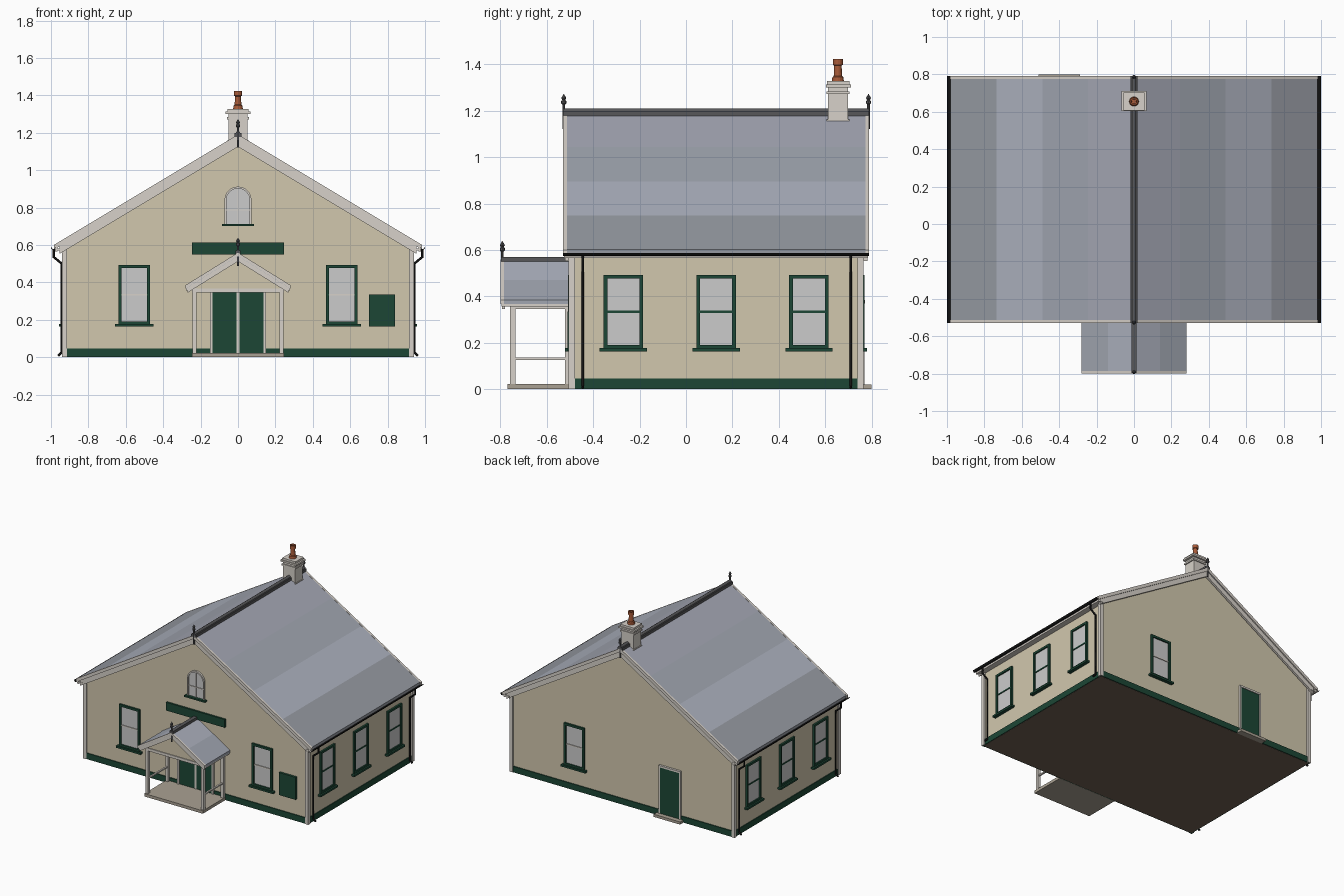
import bpy, bmesh
from math import pi, sin, cos
from mathutils import Matrix

if "Cube" in bpy.data.objects:
    bpy.data.objects.remove(bpy.data.objects["Cube"])


def material(name, r, g, b):
    m = bpy.data.materials.new(name)
    m.diffuse_color = tuple((c / 255) ** 2.2 for c in (r, g, b)) + (1,)
    m.use_nodes = True
    m.node_tree.nodes["Principled BSDF"].inputs["Base Color"].default_value = m.diffuse_color
    return m


WALL = material("cream_wall", 208, 198, 172)
TRIM = material("pale_trim", 214, 208, 200)
GREEN = material("dark_green", 34, 72, 56)
BLACK = material("black_iron", 26, 26, 26)
LEAD = material("ridge_lead", 88, 88, 90)
CLAY = material("terracotta", 168, 92, 60)
FLOOR = material("floor_brown", 112, 95, 84)
STONE = material("step_stone", 168, 160, 146)
GLASS = material("pane_grey", 231, 231, 231)
SLATE = [material(f"slate_{i}", *c) for i, c in enumerate(
    [(164, 167, 180), (160, 165, 176), (172, 177, 190), (150, 154, 162)])]


def finish(name, bm, mat, M=None):
    bmesh.ops.recalc_face_normals(bm, faces=bm.faces)
    me = bpy.data.meshes.new(name)
    bm.to_mesh(me)
    bm.free()
    if M:
        me.transform(M)
    me.materials.append(mat)
    ob = bpy.data.objects.new(name, me)
    bpy.context.collection.objects.link(ob)
    return ob


def boxes(name, mat, items, M=None):
    # each item: x0, x1, y0, y1, z0, z1
    bm = bmesh.new()
    for x0, x1, y0, y1, z0, z1 in items:
        bmesh.ops.create_cube(bm, size=1, matrix=Matrix.Translation(
            ((x0 + x1) / 2, (y0 + y1) / 2, (z0 + z1) / 2)) @ Matrix.Diagonal((x1 - x0, y1 - y0, z1 - z0, 1)))
    return finish(name, bm, mat, M)


def prism(name, mat, pts, y0, y1):
    # xz outline extruded along y
    bm = bmesh.new()
    a = [bm.verts.new((x, y0, z)) for x, z in pts]
    b = [bm.verts.new((x, y1, z)) for x, z in pts]
    bm.faces.new(a)
    bm.faces.new(b[::-1])
    for i in range(len(a)):
        j = (i + 1) % len(a)
        bm.faces.new((a[i], b[i], b[j], a[j]))
    return finish(name, bm, mat)


def turned(name, mat, x, y, prof, n=12):
    # (radius, z) profile turned about a vertical axis
    bm = bmesh.new()
    rings = [[bm.verts.new((x + r * cos(2 * pi * k / n), y + r * sin(2 * pi * k / n), z))
              for k in range(n)] for r, z in prof]
    for p, q in zip(rings, rings[1:]):
        for k in range(n):
            bm.faces.new((p[k], p[(k + 1) % n], q[(k + 1) % n], q[k]))
    bm.faces.new(rings[0])
    bm.faces.new(rings[-1])
    return finish(name, bm, mat)


def chevron(name, mat, half, apex, slope, depth, y0, y1, drop=0):
    a = apex - drop
    e = a - half * slope
    prism(name, mat, [(-half, e), (0, a), (half, e), (half, e - depth), (0, a - depth), (-half, e - depth)], y0, y1)


def finial(name, y, z):
    turned(name, LEAD, 0, y, [(.006, z - .07), (.006, z + .035), (.011, z + .04), (.011, z + .05),
                              (.006, z + .054), (.011, z + .063), (.001, z + .08)], 8)


# wall frames: local -y points outward
FRONT = Matrix.Translation((0, -.495, 0))
BACK = Matrix.Translation((0, .755, 0)) @ Matrix.Rotation(pi, 4, 'Z')
RIGHT = Matrix.Translation((.93, 0, 0)) @ Matrix.Rotation(pi / 2, 4, 'Z')
LEFT = Matrix.Translation((-.93, 0, 0)) @ Matrix.Rotation(-pi / 2, 4, 'Z')

# hall body, floor, plinth, corner boards
prism("hall_walls", WALL, [(-.93, .005), (.93, .005), (.93, .595), (0, 1.15), (-.93, .595)], -.495, .755)
boxes("floor_slab", FLOOR, [(-.93, .93, -.495, .755, 0, .01)])
boxes("plinth", GREEN, [(-.936, .936, -.502, -.49, .001, .046), (-.936, .936, .75, .762, .001, .046),
                        (-.936, -.925, -.5, .76, .001, .046), (.925, .936, -.5, .76, .001, .046)])
boxes("corner_boards", TRIM, [(min(s * .915, s * .942), max(s * .915, s * .942), y, y + .027, .001, .6)
                              for s in (-1, 1) for y in (-.506, .739)])

# main roof in four strips each side
SL, AP = .6, 1.19
for s in (-1, 1):
    for i in range(4):
        a, b = .245 * i, .245 * (i + 1)
        prism("roof_strip", SLATE[i], [(s * a, AP - SL * a), (s * b, AP - SL * b),
                                       (s * b, AP - .025 - SL * b), (s * a, AP - .025 - SL * a)], -.528, .788)
    # fascia, soffit and gutter
    x0, x1 = sorted((s * .965, s * .978))
    boxes("fascia", TRIM, [(x0, x1, -.525, .785, .565, .603)])
    x0, x1 = sorted((s * .93, s * .97))
    boxes("soffit", TRIM, [(x0, x1, -.525, .785, .57, .58)])
    arc = [(s * .987 + .013 * cos(pi + pi * k / 8), .588 + .013 * sin(pi + pi * k / 8)) for k in range(9)]
    inner = [(s * .987 + .010 * cos(pi + pi * k / 8), .588 + .010 * sin(pi + pi * k / 8)) for k in range(8, -1, -1)]
    prism("gutter", BLACK, arc + inner, -.53, .79)
    # downpipes
    for y in (-.445, .71):
        cu = bpy.data.curves.new("downpipe", 'CURVE')
        cu.dimensions = '3D'
        cu.bevel_depth, cu.bevel_resolution, cu.use_fill_caps = .007, 1, True
        path = [(.985, .578), (.985, .535), (.942, .5), (.942, .025), (.962, .008)]
        sp = cu.splines.new('POLY')
        sp.points.add(len(path) - 1)
        for p, (x, z) in zip(sp.points, path):
            p.co = (s * x, y, z, 1)
        cu.materials.append(BLACK)
        bpy.context.collection.objects.link(bpy.data.objects.new("downpipe", cu))
for y0, y1, yo in ((-.522, -.506, -.53), (.766, .782, .774)):
    chevron("bargeboard", TRIM, .955, AP, SL, .045, y0, y1, .02)
    chevron("verge_strip", TRIM, .985, AP, SL, .026, yo, yo + .016, -.001)
boxes("ridge_cap", LEAD, [(-.02, .02, -.53, .79, 1.176, 1.198)])
turned("ridge_roll", LEAD, 0, 0, [(.012, -.53), (.012, .79)]).data.transform(
    Matrix.Translation((0, 0, 1.198)) @ Matrix.Rotation(-pi / 2, 4, 'X'))
finial("front_finial", -.527, 1.192)
finial("back_finial", .787, 1.192)

# chimney
boxes("chimney_stack", TRIM, [(-.05, .05, .612, .698, 1.13, 1.32), (-.055, .055, .605, .705, 1.15, 1.162),
                              (-.058, .058, .605, .705, 1.272, 1.284), (-.068, .068, .603, .711, 1.3, 1.313),
                              (-.056, .056, .608, .704, 1.313, 1.328)])
turned("chimney_pot", CLAY, 0, .655, [(.026, 1.325), (.024, 1.345), (.018, 1.35), (.016, 1.395),
                                      (.021, 1.398), (.021, 1.423), (.013, 1.423), (.012, 1.36)], 16)


# sash windows
def window(M, x, w, rail):
    h, z0, z1 = w / 2, .177, .493
    boxes("window_frame", GREEN, [(x - h, x - h + .016, -.014, 0, z0, z1), (x + h - .016, x + h, -.014, 0, z0, z1),
                                  (x - h, x + h, -.014, 0, z1 - .016, z1), (x - h, x + h, -.014, 0, z0, z0 + .014),
                                  (x - h - .017, x + h + .017, -.026, 0, .163, .177)], M)
    boxes("window_pane", GLASS, [(x - h + .01, x + h - .01, -.004, 0, z0 + .01, z1 - .01)], M)
    boxes("meeting_rail", rail, [(x - h + .014, x + h - .014, -.009, 0, .329, .338)], M)


for x in (-.555, .555):
    window(FRONT, x, .17, TRIM)
window(BACK, -.4, .17, TRIM)
for y in (-.27, .13, .53):
    window(RIGHT, y, .17, GREEN)
    window(LEFT, -y, .17, GREEN)


# arched gable window
def arch(r):
    return [(-r, .712)] + [(r * cos(pi - pi * k / 16), .84 + r * sin(pi - pi * k / 16)) for k in range(17)] + [(r, .712)]


prism("arch_frame", TRIM, arch(.072) + arch(.062)[::-1], -.508, -.49)
prism("arch_pane", GLASS, arch(.064), -.499, -.49)
boxes("arch_bars", TRIM, [(-.065, .065, -.504, -.49, .784, .79), (-.003, .003, -.504, -.49, .712, .9)])
boxes("arch_sill", GREEN, [(-.086, .086, -.52, -.49, .7, .712)])

# sign board and notice board
boxes("sign_board", GREEN, [(-.245, .245, -.509, -.49, .55, .612)])
boxes("notice_board", GREEN, [(.7, .84, -.512, -.49, .165, .335)])

# double front door
boxes("door_leaves", GREEN, [(-.137, -.008, -.505, -.49, .02, .352), (.008, .137, -.505, -.49, .02, .352)])
boxes("door_frame", TRIM, [(-.15, -.137, -.512, -.49, .02, .365), (.137, .15, -.512, -.49, .02, .365),
                           (-.15, .15, -.512, -.49, .352, .365), (-.008, .008, -.508, -.49, .02, .352)])

# back door with hood and step
boxes("back_door", GREEN, [(.32, .48, -.01, 0, .02, .37)], BACK)
boxes("back_door_frame", TRIM, [(.308, .32, -.014, 0, .02, .37), (.48, .492, -.014, 0, .02, .37),
                                (.308, .492, -.016, 0, .37, .384)], BACK)
boxes("back_step", STONE, [(.29, .51, -.045, 0, 0, .02)], BACK)

# porch
boxes("porch_deck", STONE, [(-.245, .245, -.77, -.5, 0, .022)])
boxes("porch_posts", TRIM, [(x - .011, x + .011, y, y + .022, .02, .36)
                            for x in (-.232, .232) for y in (-.758, -.522)])
boxes("porch_beams", TRIM, [(-.245, .245, -.758, -.736, .345, .366)] +
      [(x - .011, x + .011, -.758, -.5, .345, .37) for x in (-.232, .232)])
boxes("porch_rails", TRIM, [(x - .006, x + .006, -.74, -.5, .126, .136) for x in (-.232, .232)])
PA, PS = .558, .62
for s in (-1, 1):
    for i in range(2):
        a, b = .14 * i, .14 * (i + 1)
        prism("porch_roof_strip", SLATE[2 - i], [(s * a, PA - PS * a), (s * b, PA - PS * b),
                                                 (s * b, PA - .018 - PS * b), (s * a, PA - .018 - PS * a)], -.798, -.49)
    x0, x1 = sorted((s * .264, s * .277))
    boxes("porch_fascia", TRIM, [(x0, x1, -.795, -.495, .356, .386)])
prism("porch_gable", WALL, [(-.235, .366), (.235, .366), (.235, .394), (0, .54), (-.235, .394)], -.752, -.742)
chevron("porch_bargeboard", TRIM, .27, PA, PS, .034, -.793, -.78, .012)
chevron("porch_verge", TRIM, .281, PA, PS, .018, -.8, -.785, -.001)
boxes("porch_ridge", LEAD, [(-.014, .014, -.798, -.49, .55, .57)])
finial("porch_finial", -.792, .558)
